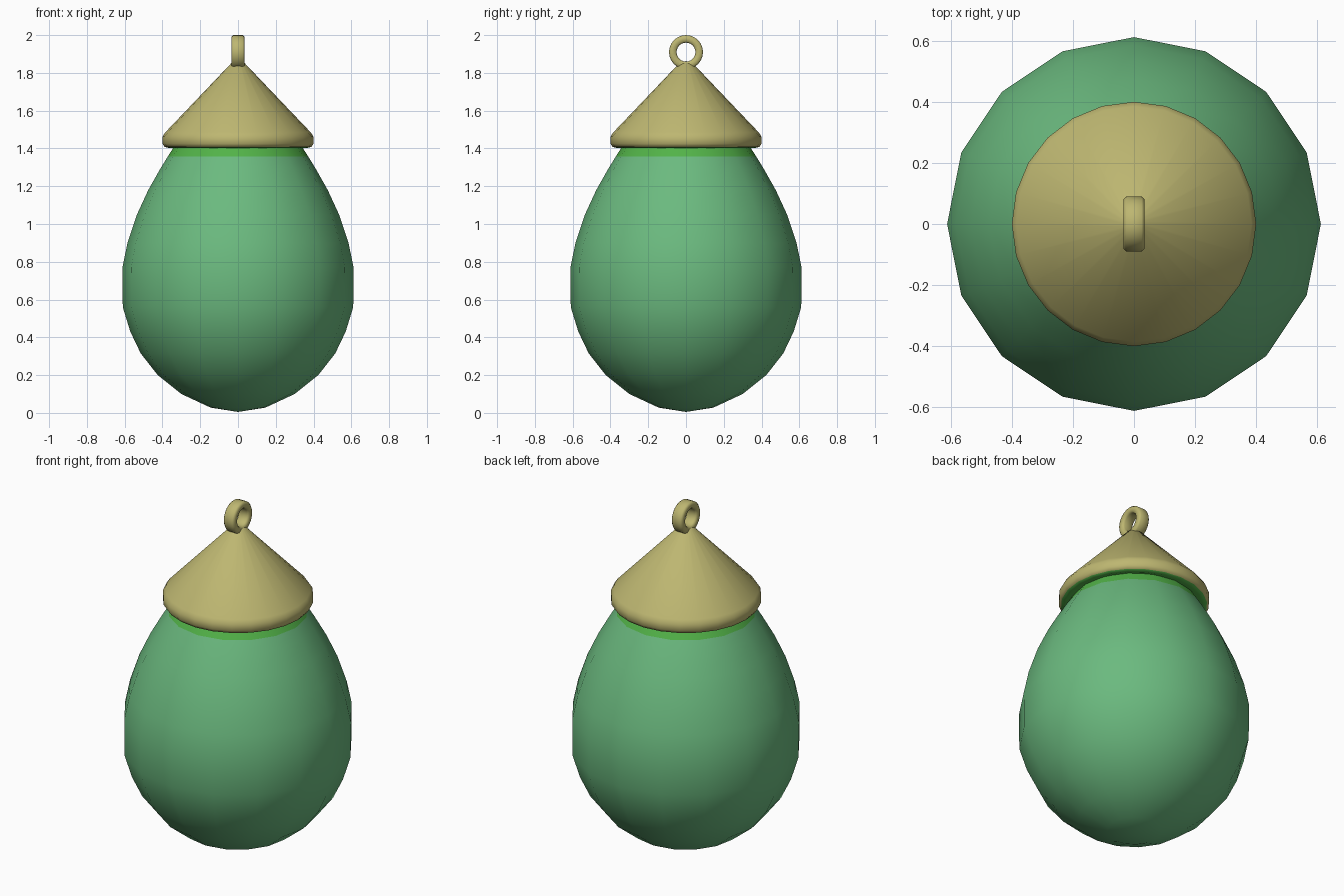
import bpy
import math

if "Cube" in bpy.data.objects:
    bpy.data.objects.remove(bpy.data.objects["Cube"])


def material(name, rgb):
    m = bpy.data.materials.new(name)
    m.diffuse_color = (*rgb, 1.0)
    m.use_nodes = True
    m.node_tree.nodes["Principled BSDF"].inputs["Base Color"].default_value = m.diffuse_color
    return m


GLASS = material("soft green", (0.147, 0.49, 0.212))
BAND = material("bright green", (0.085, 0.45, 0.065))
BRASS = material("pale brass", (0.51, 0.47, 0.165))


def finish(name, verts, faces, mats, angle):
    mesh = bpy.data.meshes.new(name)
    mesh.from_pydata(verts, [], faces)
    for m in mats:
        mesh.materials.append(m)
    obj = bpy.data.objects.new(name, mesh)
    bpy.context.collection.objects.link(obj)
    bpy.ops.object.select_all(action='DESELECT')
    obj.select_set(True)
    bpy.context.view_layer.objects.active = obj
    bpy.ops.object.shade_smooth_by_angle(angle=math.radians(angle))
    return obj


def lathe(name, profile, sides, mats, angle=40):
    """Spin an (r, z) profile, listed bottom to top, about z; r = 0 makes a pole."""
    verts, rings, faces = [], [], []
    for r, z in profile:
        n = 1 if r == 0 else sides
        rings.append([len(verts) + i % n for i in range(sides)])
        for i in range(n):
            a = 2 * math.pi * i / sides
            verts.append((r * math.cos(a), r * math.sin(a), z))
    for lo, hi in zip(rings, rings[1:]):
        for i in range(sides):
            j = (i + 1) % sides
            quad = [lo[i], lo[j], hi[j], hi[i]]
            faces.append(list(dict.fromkeys(quad)))
    return finish(name, verts, faces, mats, angle)


# Egg-shaped body, bright green where it meets the cap
body = lathe("egg_body", [
    (0, 0.005), (0.145, 0.028), (0.30, 0.10), (0.425, 0.20), (0.515, 0.315),
    (0.57, 0.43), (0.61, 0.56), (0.612, 0.77), (0.585, 0.90), (0.535, 1.05),
    (0.475, 1.18), (0.41, 1.295), (0.372, 1.357), (0.335, 1.415), (0, 1.44),
], 16, [GLASS, BAND])
for f in body.data.polygons:
    f.material_index = int(f.center.z > 1.36)

# Conical cap with a rounded rim and a green underside
cap = lathe("cone_cap", [
    (0, 1.42), (0.31, 1.42), (0.365, 1.402), (0.388, 1.408), (0.40, 1.425),
    (0.40, 1.462), (0.385, 1.485), (0.035, 1.852), (0, 1.862),
], 24, [BRASS, BAND], 60)
for f in cap.data.polygons:
    f.material_index = int(f.normal.z < -0.1 and f.center.z < 1.415
                           and math.hypot(f.center.x, f.center.y) < 0.375
                           or f.center.z < 1.425 and math.hypot(f.center.x, f.center.y) < 0.32)

# Hanging loop: rounded rectangular section swept around the x axis
section = [(0.05, -0.022), (0.057, -0.034), (0.082, -0.034), (0.09, -0.025),
           (0.09, 0.025), (0.082, 0.034), (0.057, 0.034), (0.05, 0.022)]
n, k = 24, len(section)
verts = [(x, r * math.cos(2 * math.pi * i / n), 1.91 + r * math.sin(2 * math.pi * i / n))
         for i in range(n) for r, x in section]
faces = [(i * k + j, i * k + (j + 1) % k,
          (i + 1) % n * k + (j + 1) % k, (i + 1) % n * k + j)
         for i in range(n) for j in range(k)]
loop = finish("hanging_loop", verts, [f[::-1] for f in faces], [BRASS], 65)

# Make every surface face outward
for obj in (body, cap, loop):
    bpy.context.view_layer.objects.active = obj
    bpy.ops.object.select_all(action='DESELECT')
    obj.select_set(True)
    bpy.ops.object.mode_set(mode='EDIT')
    bpy.ops.mesh.select_all(action='SELECT')
    bpy.ops.mesh.normals_make_consistent(inside=False)
    bpy.ops.object.mode_set(mode='OBJECT')
